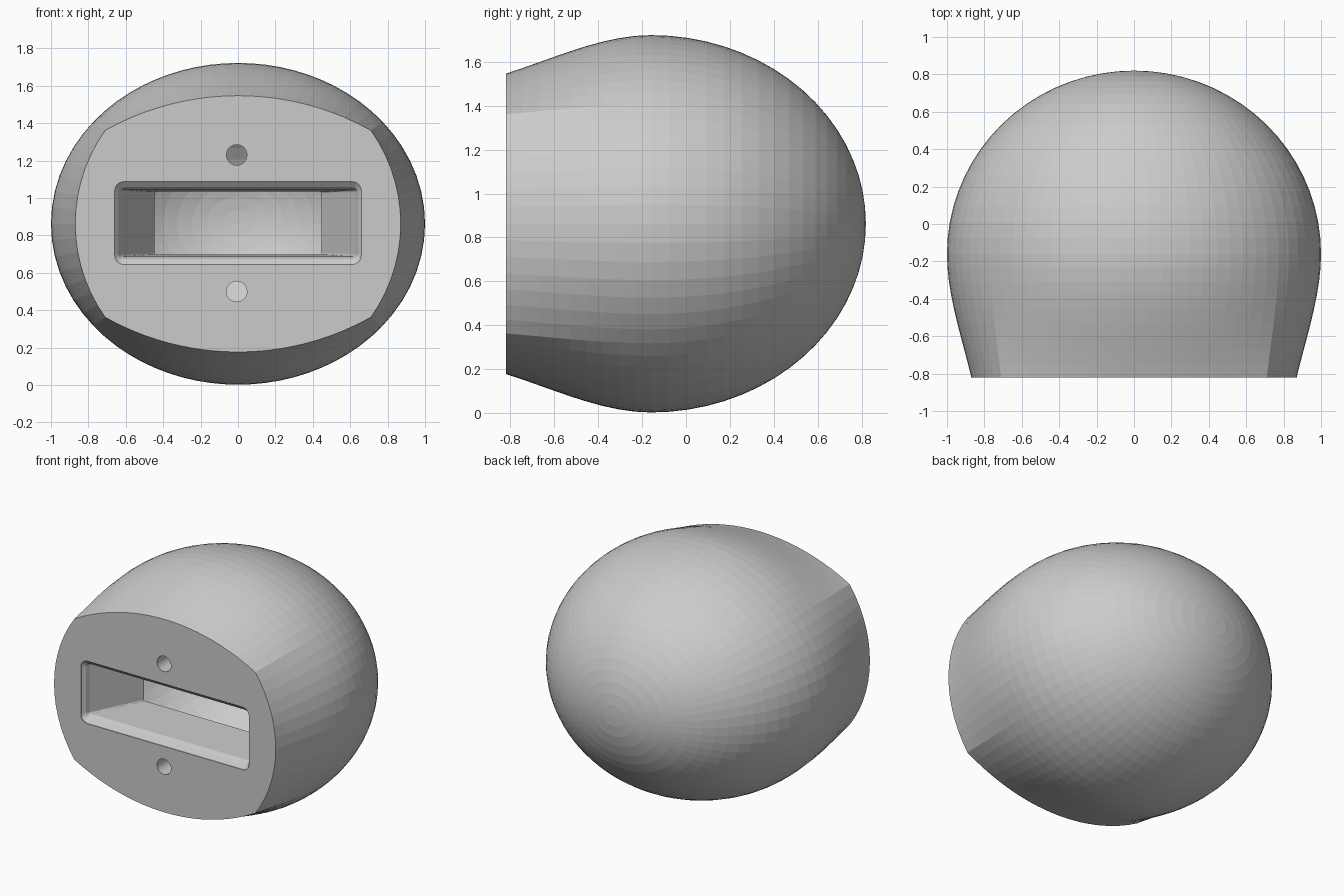
import bpy, bmesh, math
from mathutils import Matrix

if "Cube" in bpy.data.objects:
    bpy.data.objects.remove(bpy.data.objects["Cube"])

CZ, CY = 0.862, -0.16          # centre height and widest section
RX, RY, RZ = 1.0, 0.98, 0.86   # body radii
FRONT = -0.82

# angles around the y axis, with a sample on each front corner crease
corner = math.atan2(0.5, 0.71)
quad = [corner * i / 7 for i in range(7)]
quad += [corner + (math.pi / 2 - corner) * i / 11 for i in range(11)]
angles = quad + [math.pi - a for a in [math.pi / 2] + quad[:0:-1]]
angles += [a + math.pi for a in angles]


def ellipse_r(a):
    return 1 / math.hypot(math.cos(a) / RX, math.sin(a) / RZ)


def front_r(a):
    # four-arc outline of the flat front face
    c, s = abs(math.cos(a)), abs(math.sin(a))
    top = -0.77 * s + math.sqrt((0.77 * s) ** 2 - 0.77 ** 2 + 1.455 ** 2)
    side = 0.009 * c + math.sqrt((0.009 * c) ** 2 - 0.009 ** 2 + 0.861 ** 2)
    return min(top, side)


def loft(name, rings, tip=None):
    """Skin closed rings of points; cap the ends, or close the last on a tip."""
    bm = bmesh.new()
    loops = [[bm.verts.new(p) for p in ring] for ring in rings]
    n = len(loops[0])
    for a, b in zip(loops, loops[1:]):
        for i in range(n):
            j = (i + 1) % n
            bm.faces.new((a[i], a[j], b[j], b[i]))
    bm.faces.new(loops[0])
    if tip:
        t = bm.verts.new(tip)
        for i in range(n):
            bm.faces.new((loops[-1][i], loops[-1][(i + 1) % n], t))
    else:
        bm.faces.new(loops[-1])
    bmesh.ops.recalc_face_normals(bm, faces=bm.faces)
    me = bpy.data.meshes.new(name)
    bm.to_mesh(me)
    bm.free()
    ob = bpy.data.objects.new(name, me)
    bpy.context.collection.objects.link(ob)
    return ob


def shell(name, k, t_front, front_steps, back_steps):
    """Rounded body scaled by k about its centre, cut flat at t_front (1 = front face)."""
    rings = []
    for i in range(front_steps, 0, -1):
        t = t_front * i / front_steps
        f = 1.8 * t * t - 0.8 * t ** 3
        y = CY + (FRONT - CY) * t * k
        rings.append([(a, y, k * (ellipse_r(a) * (1 - f) + front_r(a) * f)) for a in angles])
    for i in range(back_steps):
        p = math.pi / 2 * i / back_steps
        y = CY + k * RY * math.sin(p)
        rings.append([(a, y, k * ellipse_r(a) * math.cos(p)) for a in angles])
    pts = [[(r * math.cos(a), y, CZ + r * math.sin(a)) for a, y, r in ring] for ring in rings]
    return loft(name, pts, (0, CY + k * RY, CZ))


def rounded_rect(y, hx, hz, r):
    pts = []
    for q, (sx, sz) in enumerate([(1, 1), (-1, 1), (-1, -1), (1, -1)]):
        for i in range(5):
            a = math.pi / 2 * (q + i / 4)
            pts.append((sx * (hx - r) + r * math.cos(a), y,
                        CZ + 0.004 + sz * (hz - r) + r * math.sin(a)))
    return pts


def cut(target, cutter):
    mod = target.modifiers.new("cut", 'BOOLEAN')
    mod.operation = 'DIFFERENCE'
    mod.solver = 'EXACT'
    mod.object = cutter
    bpy.context.view_layer.objects.active = target
    bpy.ops.object.modifier_apply(modifier=mod.name)
    bpy.data.objects.remove(cutter)


body = shell("rounded_body", 1.0, 1.0, 9, 18)

# hollow inside
cut(body, shell("hollow", 0.85, 0.46, 4, 16))

# slot with an eased rim and tapering side walls
cut(body, loft("slot", [
    rounded_rect(-0.90, 0.66, 0.222, 0.05),
    rounded_rect(-0.815, 0.66, 0.222, 0.05),
    rounded_rect(-0.79, 0.64, 0.192, 0.03),
    rounded_rect(-0.76, 0.63, 0.178, 0.012),
    rounded_rect(-0.42, 0.447, 0.168, 0.008),
    rounded_rect(-0.36, 0.447, 0.168, 0.008)]))

# two screw holes through the front wall
for z in (0.50, 1.23):
    cut(body, loft("hole", [[(-0.007 + 0.055 * math.cos(math.tau * i / 24), y,
                              z + 0.055 * math.sin(math.tau * i / 24)) for i in range(24)]
                            for y in (-0.9, -0.36)]))
